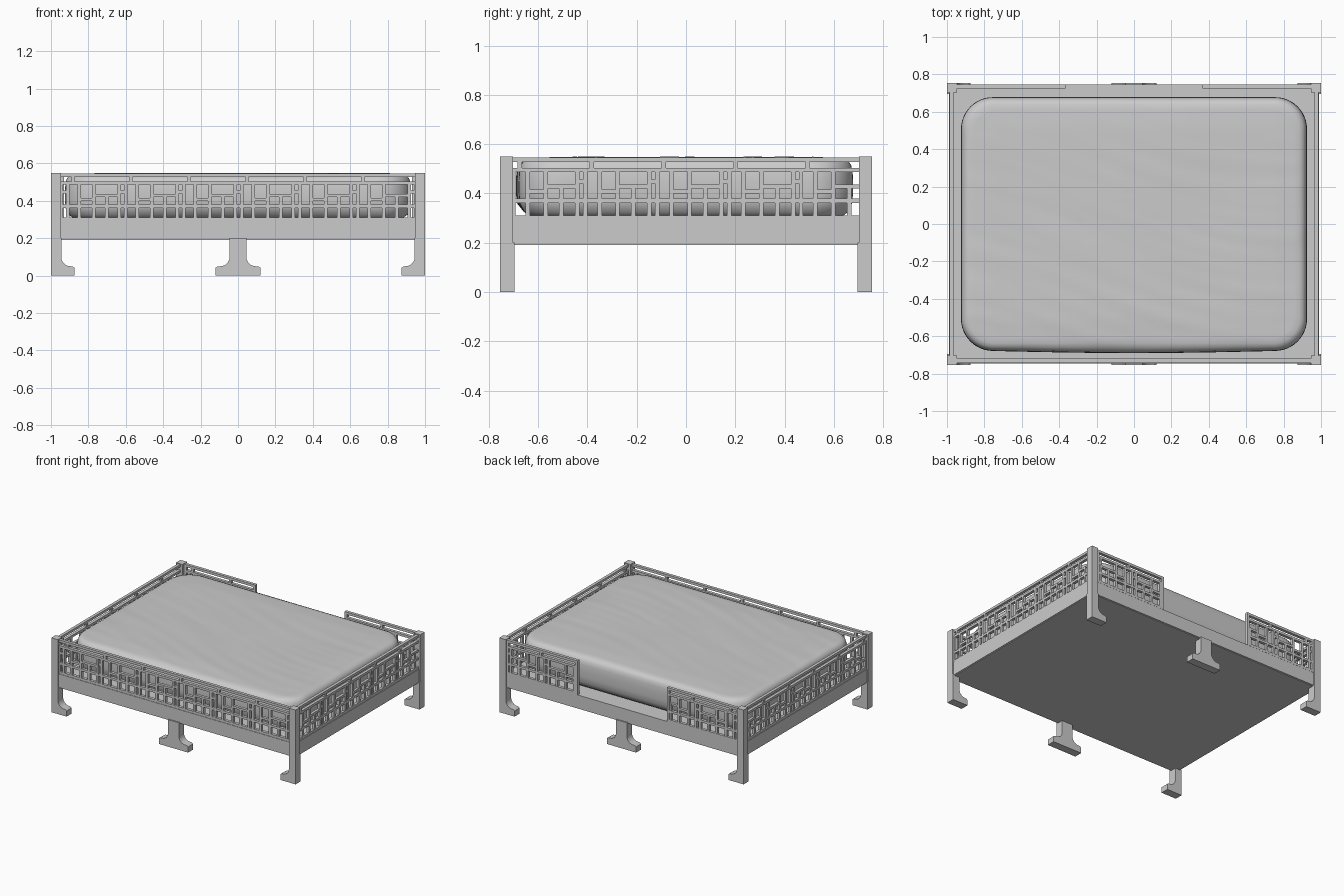
import bpy, bmesh, math
from mathutils import Vector, noise

if "Cube" in bpy.data.objects:
    bpy.data.objects.remove(bpy.data.objects["Cube"])


def finish(name, bm):
    bmesh.ops.recalc_face_normals(bm, faces=bm.faces)
    me = bpy.data.meshes.new(name)
    bm.to_mesh(me)
    bm.free()
    ob = bpy.data.objects.new(name, me)
    bpy.context.collection.objects.link(ob)
    return ob


def add_box(bm, x0, x1, y0, y1, z0, z1):
    vs = bmesh.ops.create_cube(bm, size=1)["verts"]
    for v in vs:
        v.co = Vector(((x0 + x1) / 2 + v.co.x * (x1 - x0),
                       (y0 + y1) / 2 + v.co.y * (y1 - y0),
                       (z0 + z1) / 2 + v.co.z * (z1 - z0)))


def box(name, *dims):
    bm = bmesh.new()
    add_box(bm, *dims)
    return finish(name, bm)


def extrude_profile(name, pts, y0, y1):
    bm = bmesh.new()
    face = bm.faces.new([bm.verts.new((x, y0, z)) for x, z in pts])
    ext = bmesh.ops.extrude_face_region(bm, geom=[face])["geom"]
    for v in ext:
        if isinstance(v, bmesh.types.BMVert):
            v.co.y = y1
    return finish(name, bm)


# Platform: solid deck with a thin lower lip
box("platform", -0.99, 0.99, -0.745, 0.745, 0.195, 0.293)
box("platform_lip", -0.985, 0.985, -0.74, 0.74, 0.19, 0.2)


# Legs with an inward-curling foot
def foot_curve(x_leg, x_toe):
    pts = [(x_toe, 0), (x_toe, 0.042), (x_toe - 0.012, 0.05)]
    x_arc, r = x_leg + 0.05, 0.05
    for i in range(7):
        a = i / 6 * math.pi / 2
        pts.append((x_arc - r * math.sin(a), 0.1 - r * math.cos(a)))
    return pts + [(x_leg, 0.2)]


corner = [(-1, 0)] + foot_curve(-0.945, -0.875) + [(-1, 0.2)]
half = foot_curve(0.045, 0.12)
middle = half + [(-x, z) for x, z in reversed(half)]
for side, s in (("front", -1), ("back", 1)):
    y0, y1 = sorted((s * 0.755, s * 0.695))
    extrude_profile(side + "_middle_leg", middle, y0, y1)
    for hand, m in (("left", 1), ("right", -1)):
        extrude_profile(f"{side}_{hand}_leg", [(x * m, z) for x, z in corner], y0, y1)
        # Corner post
        px = sorted((-m * 1.0, -m * 0.947))
        py = sorted((s * 0.755, s * 0.703))
        box(f"{side}_{hand}_post", *px, *py, 0.19, 0.55)


# Lattice panels: (u, z) bars laid out in repeating cells
def lattice(name, u0, u1, start, period, along_x, offset, stiles=False):
    bm = bmesh.new()
    t = 0.011

    def bar(a, b, z0, z1, th=t):
        a, b = max(a, u0), min(b, u1)
        if b - a < 0.004:
            return
        if along_x:
            add_box(bm, a, b, offset - th, offset + th, z0, z1)
        else:
            add_box(bm, offset - th, offset + th, a, b, z0, z1)

    w = 0.009
    # continuous rails
    for z0, z1 in ((0.293, 0.311), (0.362, 0.379), (0.487, 0.504), (0.527, 0.545)):
        bar(u0, u1, z0, z1)
    n = int((u1 - start) / period) + 2
    for i in range(-1, n):
        c = start + i * period

        def post(f, z0, z1):
            u = c + f * period
            bar(u - w, u + w, z0, z1, t * 0.97)

        post(0, 0.5, 0.53)
        # upright rectangle and wide rectangle with two squares beneath
        for f in (-0.09, 0.11, 0.36, 0.80):
            post(f, 0.37, 0.495)
        post(0.58, 0.37, 0.43)
        bar(c + 0.36 * period, c + 0.80 * period, 0.42, 0.436, t * 0.94)
        bar(c + 0.11 * period, c + 0.36 * period, 0.40, 0.416, t * 0.94)
        bar(c + 0.80 * period, c + 0.91 * period, 0.44, 0.456, t * 0.94)
        # lower slats
        for f in (-0.09, 0.11, 0.36, 0.58, 0.80):
            post(f, 0.305, 0.37)
    if stiles:
        bar(u0, u0 + 0.02, 0.293, 0.545, t * 1.03)
        bar(u1 - 0.02, u1, 0.293, 0.545, t * 1.03)
    return finish(name, bm)


lattice("front_lattice", -0.95, 0.95, -0.882, 0.31, True, -0.731)
lattice("left_lattice", -0.705, 0.705, -0.675, 0.292, False, -0.975)
lattice("right_lattice", -0.705, 0.705, -0.675, 0.292, False, 0.975)
lattice("back_left_lattice", -0.95, -0.365, -0.882, 0.31, True, 0.735, True)
lattice("back_right_lattice", 0.365, 0.95, 0.358, 0.31, True, 0.735, True)


# Mattress: rings of a rounded rectangle, with soft creases on top
def outline(inset, n=40):
    hx, hy, r = 0.925 - inset, 0.678 - inset, max(0.17 - inset * 0.7, 0.02)
    pts = []
    corners = ((1, 1, 0), (-1, 1, 90), (-1, -1, 180), (1, -1, 270))
    for k, (sx, sy, a0) in enumerate(corners):
        cx, cy = sx * (hx - r), sy * (hy - r)
        for i in range(13):
            a = math.radians(a0 + i / 12 * 90)
            pts.append(Vector((cx + r * math.cos(a), cy + r * math.sin(a), 0)))
        nx, ny, a = corners[(k + 1) % 4]
        end = Vector((nx * (hx - r) + r * math.cos(math.radians(a)),
                      ny * (hy - r) + r * math.sin(math.radians(a)), 0))
        begin = pts[-1].copy()
        pts += [begin.lerp(end, j / n) for j in range(1, n)]
    return pts


def crease(x, y):
    bend = y + 0.25 * math.sin(x * 1.6 + 0.4)
    fold = noise.noise(Vector((x * 1.6, bend * 13, 0)))
    broad = noise.noise(Vector((x * 2, y * 2, 4)))
    return 0.004 * fold * (0.6 - 0.4 * y) + 0.003 * broad


profile = [(0.10, 0.295), (0.05, 0.303), (0.02, 0.325), (0.004, 0.36), (0, 0.40),
           (0, 0.45), (0.002, 0.49), (0.008, 0.515), (0.02, 0.532), (0.04, 0.541)]
profile += [(0.04 + 0.0305 * i, 0.541 + 0.006 * min(1, i / 4)) for i in range(1, 21)]
bm = bmesh.new()
rings = []
for inset, z in profile:
    ring = []
    for p in outline(inset):
        bulge = 0.012 if p.y < -0.6 and 0.33 < z < 0.52 else 0
        y = p.y - bulge * max(0, math.cos(p.x * 2))
        dz = crease(p.x, p.y) if inset > 0.03 and z > 0.5 else 0
        ring.append(bm.verts.new((p.x, y, z + dz)))
    rings.append(ring)
count = len(rings[0])
for a, b in zip(rings, rings[1:]):
    for i in range(count):
        j = (i + 1) % count
        bm.faces.new((a[i], a[j], b[j], b[i]))
bm.faces.new(rings[0])
bm.faces.new(rings[-1])
mattress = finish("mattress", bm)
bpy.context.view_layer.objects.active = mattress
mattress.select_set(True)
bpy.ops.object.shade_smooth_by_angle(angle=math.radians(60))
